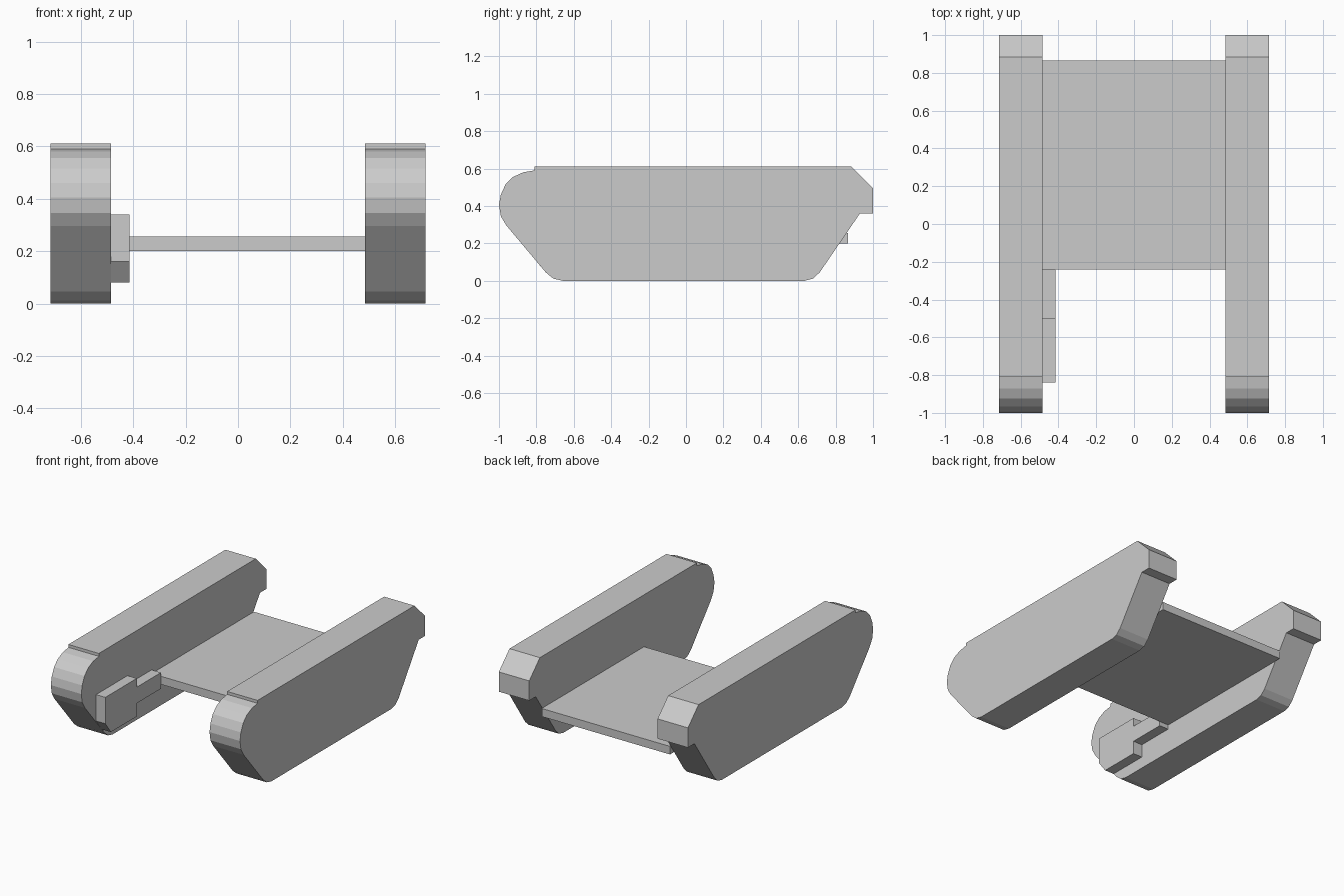
import bpy
import bmesh

if "Cube" in bpy.data.objects:
    bpy.data.objects.remove(bpy.data.objects["Cube"])


def extrude_profile(name, profile, x0, x1):
    """Make a solid from a (y, z) side profile, extruded from x0 to x1."""
    bm = bmesh.new()
    face = bm.faces.new([bm.verts.new((x0, y, z)) for y, z in profile])
    result = bmesh.ops.extrude_face_region(bm, geom=[face])
    moved = [v for v in result["geom"] if isinstance(v, bmesh.types.BMVert)]
    bmesh.ops.translate(bm, verts=moved, vec=(x1 - x0, 0, 0))
    bmesh.ops.recalc_face_normals(bm, faces=bm.faces)
    mesh = bpy.data.meshes.new(name)
    bm.to_mesh(mesh)
    bm.free()
    obj = bpy.data.objects.new(name, mesh)
    bpy.context.collection.objects.link(obj)
    return obj


# Side pods: rounded nose, sloped underside, hooked tail
pod_profile = [
    (-0.81, 0.61), (-0.81, 0.59), (-0.87, 0.58), (-0.925, 0.555),
    (-0.965, 0.515), (-0.99, 0.46), (-1.0, 0.405), (-0.99, 0.345),
    (-0.96, 0.295), (-0.75, 0.045), (-0.71, 0.012), (-0.66, 0.0),
    (0.635, 0.0), (0.68, 0.012), (0.715, 0.045), (0.93, 0.36),
    (1.0, 0.36), (1.0, 0.495), (0.885, 0.61),
]
extrude_profile("left_track_pod", pod_profile, -0.715, -0.485)
extrude_profile("right_track_pod", pod_profile, 0.485, 0.715)

# Flat floor between the pods
floor_profile = [(-0.24, 0.20), (0.865, 0.20), (0.865, 0.255), (-0.24, 0.255)]
extrude_profile("floor_plate", floor_profile, -0.485, 0.485)

# Stepped bracket on the inside of the left pod
bracket_profile = [
    (-0.84, 0.34), (-0.84, 0.16), (-0.78, 0.08), (-0.50, 0.08),
    (-0.50, 0.17), (-0.24, 0.17), (-0.24, 0.28), (-0.50, 0.28), (-0.50, 0.34),
]
extrude_profile("inner_bracket", bracket_profile, -0.485, -0.415)
